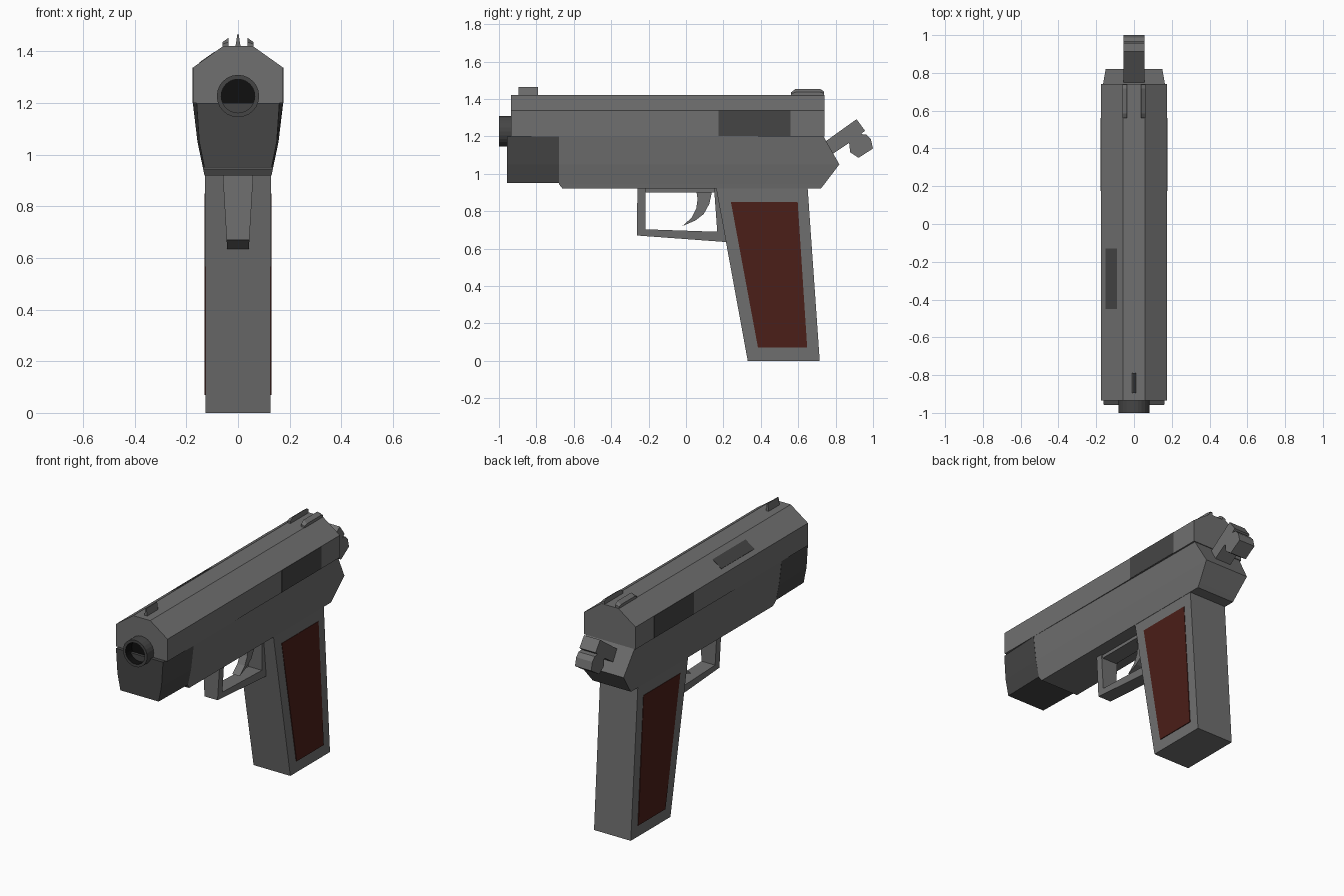
import bpy, bmesh
from math import cos, sin, pi

if "Cube" in bpy.data.objects:
    bpy.data.objects.remove(bpy.data.objects["Cube"])


def material(name, rgb):
    m = bpy.data.materials.new(name)
    m.diffuse_color = (*rgb, 1)
    m.use_nodes = True
    m.node_tree.nodes["Principled BSDF"].inputs["Base Color"].default_value = m.diffuse_color
    return m


STEEL = material("steel", (0.16, 0.16, 0.16))
DARK = material("dark_steel", (0.06, 0.06, 0.06))
BLACK = material("bore_black", (0.005, 0.005, 0.005))
WOOD = material("red_wood", (0.07, 0.013, 0.009))


def loft(name, rings, mat=STEEL):
    """Skin a closed solid through rings with equal point counts."""
    bm = bmesh.new()
    vs = [[bm.verts.new(p) for p in r] for r in rings]
    n = len(rings[0])
    for a, b in zip(vs, vs[1:]):
        for i in range(n):
            j = (i + 1) % n
            bm.faces.new((a[i], a[j], b[j], b[i]))
    bm.faces.new(vs[0][::-1])
    bm.faces.new(vs[-1])
    bmesh.ops.recalc_face_normals(bm, faces=bm.faces)
    me = bpy.data.meshes.new(name)
    bm.to_mesh(me)
    bm.free()
    ob = bpy.data.objects.new(name, me)
    me.materials.append(mat)
    bpy.context.collection.objects.link(ob)
    return ob


def side_prism(name, profile, x0, x1, mat=STEEL):
    """Extrude a (y, z) profile across x."""
    return loft(name, [[(x, y, z) for y, z in profile] for x in (x0, x1)], mat)


def long_prism(name, section, y0, y1, mat=STEEL):
    """Extrude an (x, z) section along y."""
    return loft(name, [[(x, y, z) for x, z in section] for y in (y0, y1)], mat)


def stack(name, levels, mat=STEEL):
    """Loft rectangles: z, front y, back y, front half width, back half width."""
    return loft(name, [[(-f, a, z), (f, a, z), (b, e, z), (-b, e, z)]
                       for z, a, e, f, b in levels], mat)


# Slide
long_prism("slide", [(-.175, 1.2), (.175, 1.2), (.175, 1.337), (.058, 1.42),
                     (-.058, 1.42), (-.175, 1.337)], -.935, .74)

# Ejection port patch on the left slope
long_prism("ejection_port", [(-.15, 1.357), (-.09, 1.399), (-.092, 1.390), (-.148, 1.350)],
           -.45, -.13, DARK)

# Frame and dark dust cover
stack("frame", [(.92, -.66, .72, .13, .13), (.945, -.68, .74, .135, .133),
                (1.05, -.68, .82, .156, .15), (1.2, -.68, .735, .174, .165)])
stack("dust_cover", [(.95, -.957, -.68, .13, .136), (1.05, -.957, -.68, .15, .157),
                     (1.2, -.957, -.68, .16, .175)], DARK)

# Grip
stack("grip", [(0, .33, .715, .125, .125), (.93, .16, .65, .128, .128)])

# Paired side details: grip panels, slide grip areas, rear sight posts
for s, side in ((1, "right"), (-1, "left")):
    side_prism(f"grip_panel_{side}", [(.24, .85), (.597, .85), (.648, .07), (.385, .07)],
               s * .115, s * .130, WOOD)
    side_prism(f"slide_grip_{side}", [(.175, 1.201), (.56, 1.201), (.56, 1.337), (.175, 1.337)],
               s * .165, s * .1765, DARK)
    loft(f"rear_sight_{side}", [[(s * .036, y, 1.41), (s * .06, y, 1.41),
                                 (s * .06, y, zo), (s * .036, y, zi)]
                                for y, zo, zi in ((.562, 1.428, 1.436), (.585, 1.436, 1.453),
                                                  (.718, 1.436, 1.453), (.738, 1.43, 1.44))])

# Front sight blade
long_prism("front_sight", [(-.011, 1.41), (.011, 1.41), (.003, 1.465), (-.003, 1.465)],
           -.895, -.79)

# Barrel with recessed bore
N, CZ = 24, 1.227


def circle(r, y):
    return [(r * cos(2 * pi * i / N), y, CZ + r * sin(2 * pi * i / N)) for i in range(N)]


barrel = loft("barrel", [circle(.082, -.9), circle(.082, -1), circle(.065, -1),
                         circle(.065, -.94)], DARK)
barrel.data.materials.append(BLACK)
for p in barrel.data.polygons:
    if all(abs((barrel.data.vertices[v].co.z - CZ) ** 2
               + barrel.data.vertices[v].co.x ** 2 - .065 ** 2) < 1e-5 for v in p.vertices):
        p.material_index = 1

# Trigger guard, narrowing downward
guard = [(-.26, .925), (-.262, .67), (.215, .635), (.165, .925), (.15, .925),
         (.167, .69), (-.217, .703), (-.217, .925)]
loft("trigger_guard", [[(s * (.042 + (z - .635) * .06), y, z) for y, z in guard]
                       for s in (-1, 1)])
side_prism("guard_top", [(-.22, .9), (.155, .9), (.155, .93), (-.22, .93)], -.05, .05)

# Curved trigger
side_prism("trigger", [(.055, .91), (.14, .91), (.125, .84), (.095, .785), (.05, .75),
                       (-.02, .72), (.03, .765), (.055, .815), (.062, .865)], -.025, .025)

# Cocked hammer
side_prism("hammer", [(.70, 1.14), (.912, 1.292), (.957, 1.23), (.935, 1.212), (.965, 1.21),
                      (.988, 1.185), (1, 1.135), (.922, 1.085), (.878, 1.115),
                      (.872, 1.165), (.76, 1.09)], -.055, .055)
